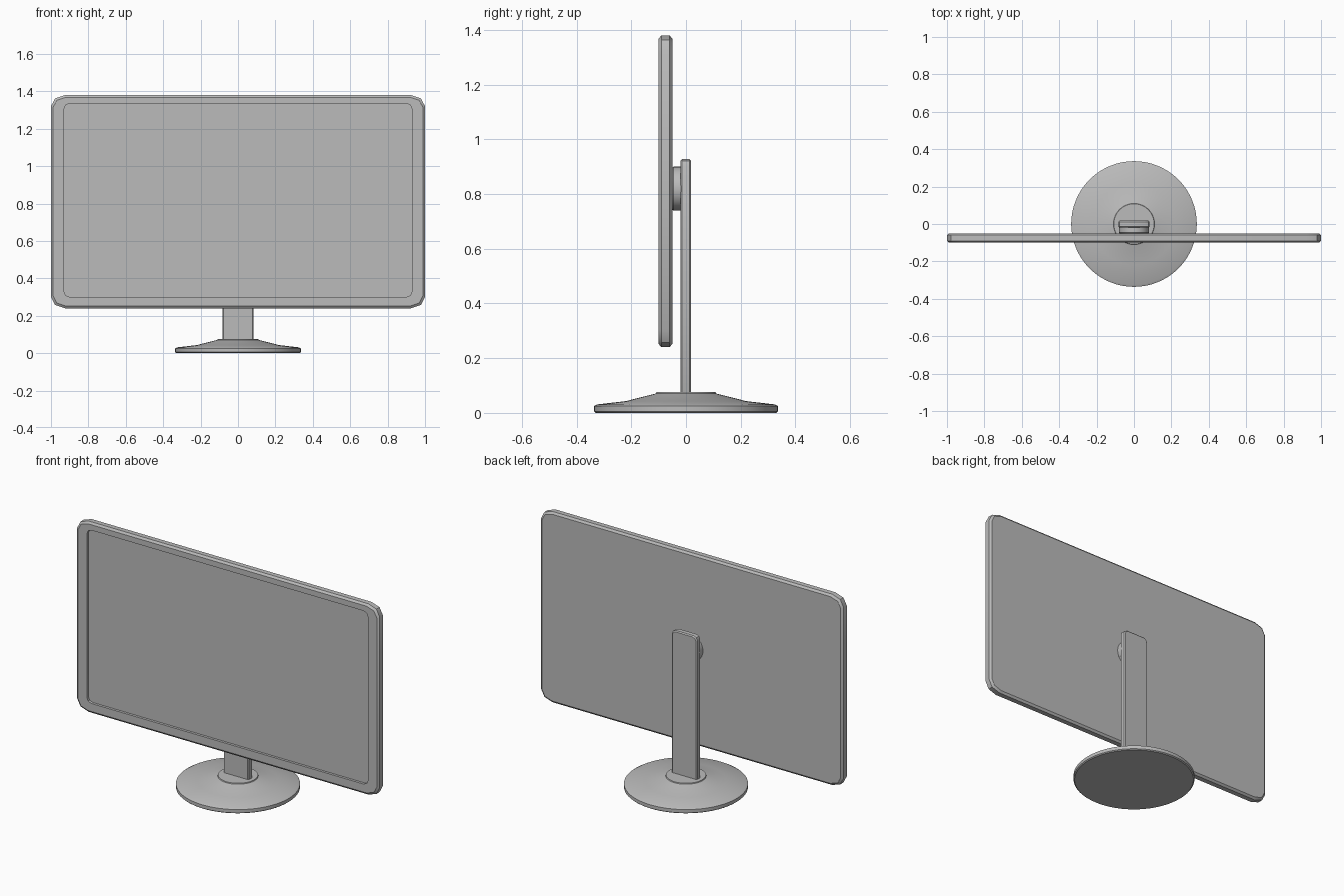
import bpy
import bmesh
from math import cos, sin, pi, radians
from mathutils import Matrix, Vector

cube = bpy.data.objects.get("Cube")
if cube:
    bpy.data.objects.remove(cube, do_unlink=True)

GREY = (0.5, 0.5, 0.5, 1.0)
grey = bpy.data.materials.new("plain_grey")
grey.use_nodes = True
grey.diffuse_color = GREY
grey.node_tree.nodes["Principled BSDF"].inputs["Base Color"].default_value = GREY


def loft(name, rings, angle=30):
    """Bridge matching rings of points, cap both ends and make an object."""
    bm = bmesh.new()
    loops = [[bm.verts.new(p) for p in ring] for ring in rings]
    count = len(loops[0])
    for a, b in zip(loops, loops[1:]):
        for i in range(count):
            j = (i + 1) % count
            bm.faces.new((a[i], a[j], b[j], b[i]))
    bm.faces.new(loops[0])
    bm.faces.new(loops[-1])
    bmesh.ops.recalc_face_normals(bm, faces=bm.faces)
    mesh = bpy.data.meshes.new(name)
    bm.to_mesh(mesh)
    bm.free()
    mesh.materials.append(grey)
    obj = bpy.data.objects.new(name, mesh)
    bpy.context.collection.objects.link(obj)
    bpy.ops.object.select_all(action="DESELECT")
    obj.select_set(True)
    bpy.context.view_layer.objects.active = obj
    bpy.ops.object.shade_smooth_by_angle(angle=radians(angle))
    return obj


def rounded_ring(y, half_w, bottom, top, rx, rz, segments=2):
    """Rounded rectangle in the xz plane at depth y."""
    points = []
    corners = ((1, 1), (-1, 1), (-1, -1), (1, -1))
    for quarter, (sx, sz) in enumerate(corners):
        cx = sx * (half_w - rx)
        cz = top - rz if sz > 0 else bottom + rz
        for k in range(segments + 1):
            a = (quarter + k / segments) * pi / 2
            points.append((cx + rx * cos(a), y, cz + rz * sin(a)))
    return points


def lathe(name, profile, sides, matrix=Matrix()):
    """Revolve (radius, height) pairs around the z axis."""
    rings = [[matrix @ Vector((r * cos(2 * pi * i / sides),
                               r * sin(2 * pi * i / sides), h))
              for i in range(sides)] for r, h in profile]
    return loft(name, rings)


# Display panel: bevelled slab with a recessed screen
loft("display_panel", [
    rounded_ring(-0.05, 0.988, 0.252, 1.368, 0.068, 0.053),
    rounded_ring(-0.06, 1.0, 0.24, 1.38, 0.075, 0.06),
    rounded_ring(-0.09, 1.0, 0.24, 1.38, 0.075, 0.06),
    rounded_ring(-0.10, 0.988, 0.252, 1.368, 0.068, 0.053),
    rounded_ring(-0.10, 0.93, 0.30, 1.335, 0.03, 0.03),
    rounded_ring(-0.085, 0.93, 0.30, 1.335, 0.03, 0.03),
])

# Upright stand with softened edges, sunk into the base
loft("stand_column", [
    rounded_ring(0.018, 0.078, 0.04, 0.922, 0.022, 0.022),
    rounded_ring(0.012, 0.084, 0.034, 0.928, 0.025, 0.025),
    rounded_ring(-0.014, 0.084, 0.034, 0.928, 0.025, 0.025),
    rounded_ring(-0.02, 0.078, 0.04, 0.922, 0.022, 0.022),
])

# Round mount between the panel and the column
mount = Matrix.Translation((0, 0, 0.82)) @ Matrix.Rotation(pi / 2, 4, "X")
lathe("panel_mount", [(0.08, 0.015), (0.08, 0.046), (0.074, 0.052)], 32, mount)

# Round foot with a sloping top and a small collar
lathe("round_base", [
    (0.33, 0.0), (0.336, 0.005), (0.336, 0.025), (0.325, 0.031),
    (0.22, 0.043), (0.11, 0.071), (0.108, 0.076),
], 64)
